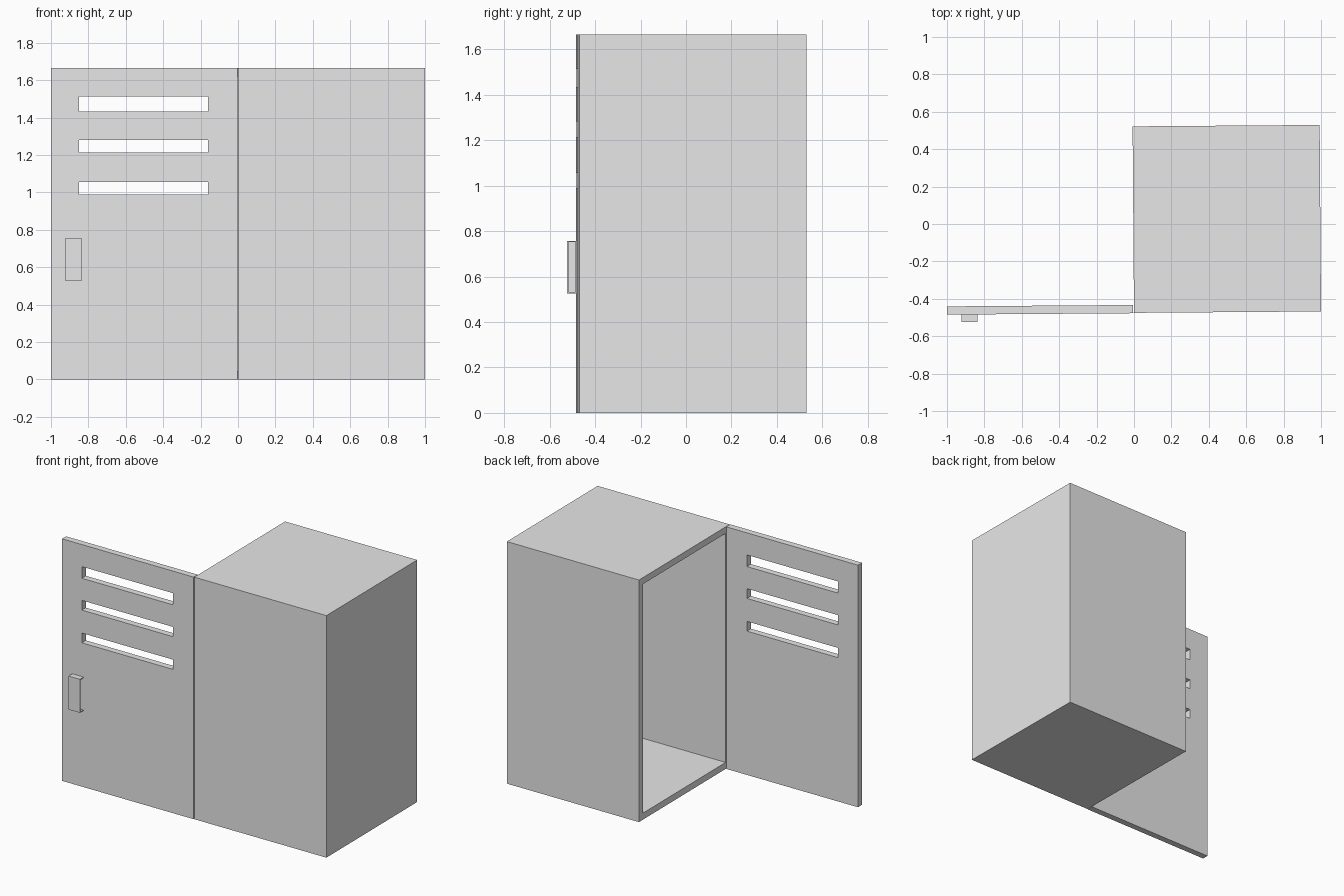
import bpy
import math
from mathutils import Matrix, Vector

cube = bpy.data.objects.get("Cube")
if cube:
    bpy.data.objects.remove(cube, do_unlink=True)

# Single grey finish
grey = bpy.data.materials.new("light grey metal")
grey.use_nodes = True
colour = (0.8, 0.8, 0.8, 1.0)
grey.diffuse_color = colour
grey.node_tree.nodes["Principled BSDF"].inputs["Base Color"].default_value = colour

# The whole locker is turned very slightly about its hinge corner
HINGE = Vector((0.0, -0.475, 0.0))
TURN = Matrix.Translation(HINGE) @ Matrix.Rotation(0.0075, 4, "Z")
H = 1.665      # height
W = 0.045      # panel thickness
D = 0.997      # depth of the cabinet


def mesh_object(name, verts, faces):
    mesh = bpy.data.meshes.new(name)
    mesh.from_pydata(verts, [], faces)
    mesh.materials.append(grey)
    obj = bpy.data.objects.new(name, mesh)
    bpy.context.collection.objects.link(obj)
    obj.matrix_world = TURN
    return obj


def box(name, x, y, z):
    """Box from (min, max) ranges, measured from the hinge corner."""
    verts = [(a, b, c) for a in x for b in y for c in z]
    faces = [(0, 1, 3, 2), (4, 6, 7, 5), (0, 4, 5, 1),
             (2, 3, 7, 6), (0, 2, 6, 4), (1, 5, 7, 3)]
    return mesh_object(name, verts, faces)


def cut(target, cutter):
    mod = target.modifiers.new("cut " + cutter.name, "BOOLEAN")
    mod.operation = "DIFFERENCE"
    mod.solver = "EXACT"
    mod.object = cutter
    cutter.hide_render = True
    cutter.hide_set(True)
    cutter.display_type = "WIRE"


# Cabinet shell, open on the hinge side
cabinet = box("cabinet_shell", (0, 1), (0, D), (0, H))
cut(cabinet, box("cabinet_hollow_cutter", (-0.1, 1 - W), (W, D - W), (W, H - W)))

# Door, swung fully open
door = box("door", (-1, -0.004), (-0.002, 0.042), (0, H))

# Three ventilation slots
for i, z in enumerate([(1.433, 1.513), (1.214, 1.281), (0.989, 1.056)], 1):
    cut(door, box(f"vent_slot_cutter_{i}", (-0.85, -0.16), (-0.2, 0.2), z))

# Pull handle: thin cup, open towards the hinge
T = 0.006
handle = box("door_handle", (-0.923, -0.837), (-0.042, -0.002), (0.526, 0.757))
cut(handle, box("handle_hollow_cutter", (-0.923 + T, -0.8), (-0.042 + T, -0.004),
                (0.526 + T, 0.757 - T)))

bpy.context.view_layer.update()
